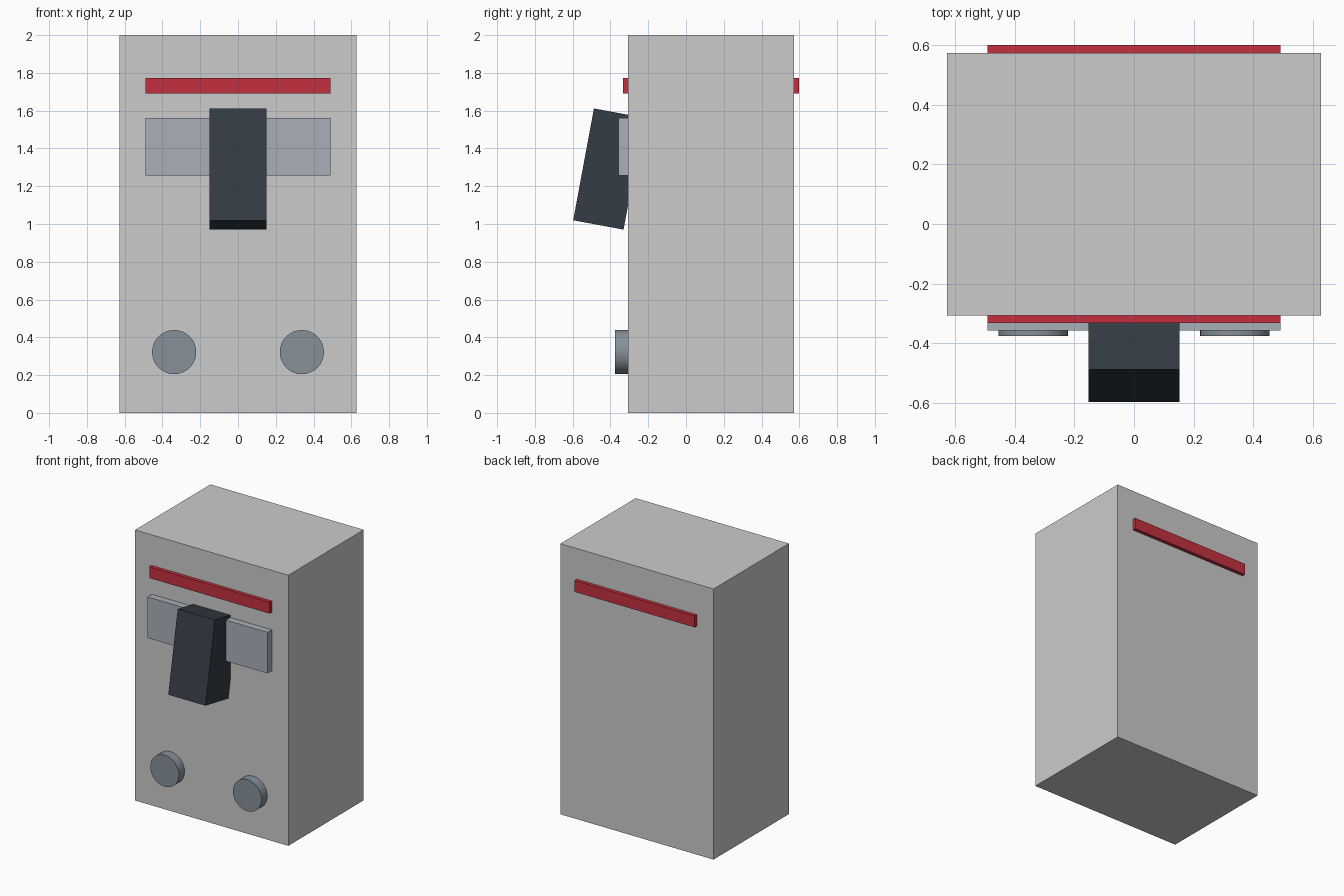
import bpy
from math import radians

if "Cube" in bpy.data.objects:
    bpy.data.objects.remove(bpy.data.objects["Cube"])


def material(name, rgb):
    m = bpy.data.materials.new(name)
    m.diffuse_color = (*rgb, 1)
    m.use_nodes = True
    m.node_tree.nodes["Principled BSDF"].inputs["Base Color"].default_value = m.diffuse_color
    return m


def box(name, center, size, mat=None, tilt=0):
    bpy.ops.mesh.primitive_cube_add(size=1, location=center)
    ob = bpy.context.object
    ob.name = name
    ob.scale = size
    bpy.ops.object.transform_apply(location=False, rotation=False, scale=True)
    ob.rotation_euler.x = radians(tilt)
    if mat:
        ob.data.materials.append(mat)
    return ob


red = material("red", (0.55, 0.03, 0.05))
dark = material("dark", (0.035, 0.045, 0.06))
steel = material("steel", (0.24, 0.28, 0.32))
plate = material("plate", (0.40, 0.43, 0.48))

# Main housing
box("housing", (0, 0.133, 1), (1.253, 0.88, 2))

# Red strips on front and back
for name, y in (("front_strip", -0.306), ("back_strip", 0.573)):
    box(name, (0, y, 1.732), (0.982, 0.053, 0.084), red)

# Plate behind the lever
box("lever_plate", (0, -0.318, 1.409), (0.982, 0.078, 0.303), plate)

# Tilted switch lever
box("lever", (0, -0.409, 1.291), (0.304, 0.271, 0.602), dark, tilt=-10.5)

# Round terminals
for side, x in (("left", -0.338), ("right", 0.338)):
    bpy.ops.mesh.primitive_cylinder_add(
        vertices=32, radius=0.117, depth=0.115,
        location=(x, -0.3175, 0.322), rotation=(radians(90), 0, 0))
    ob = bpy.context.object
    ob.name = side + "_terminal"
    ob.data.materials.append(steel)
    bpy.ops.object.shade_smooth_by_angle(angle=radians(30))
